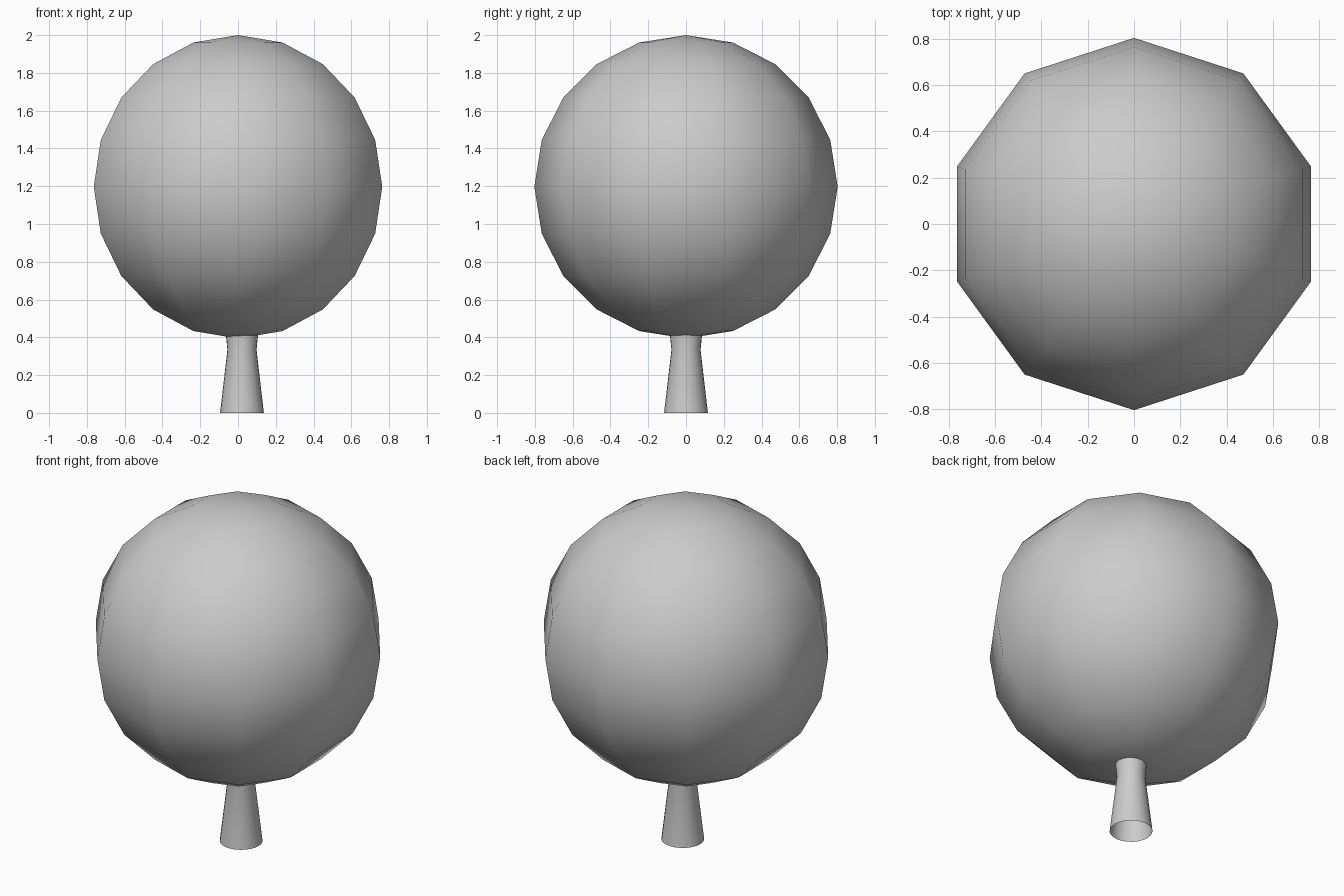
import bpy, bmesh, math

if "Cube" in bpy.data.objects:
    bpy.data.objects.remove(bpy.data.objects["Cube"])

# Foliage ball: low-poly sphere, smooth shaded
bpy.ops.mesh.primitive_uv_sphere_add(segments=10, ring_count=10, radius=0.803,
                                     location=(0, 0, 1.197))
foliage = bpy.context.object
foliage.name = "foliage"
bpy.ops.object.shade_smooth()

# Trunk: open tapered tube, flaring slightly where it meets the foliage
SIDES = 24
PROFILE = [(0.116, 0.0), (0.077, 0.335), (0.087, 0.43)]
bm = bmesh.new()
rings = [[bm.verts.new((r * math.cos(2 * math.pi * i / SIDES),
                        r * math.sin(2 * math.pi * i / SIDES), z))
          for i in range(SIDES)] for r, z in PROFILE]
for low, high in zip(rings, rings[1:]):
    for i in range(SIDES):
        j = (i + 1) % SIDES
        bm.faces.new((low[i], low[j], high[j], high[i])).smooth = True
mesh = bpy.data.meshes.new("trunk")
bm.to_mesh(mesh)
bm.free()
trunk = bpy.data.objects.new("trunk", mesh)
trunk.location = (0.021, 0, 0)
bpy.context.collection.objects.link(trunk)
